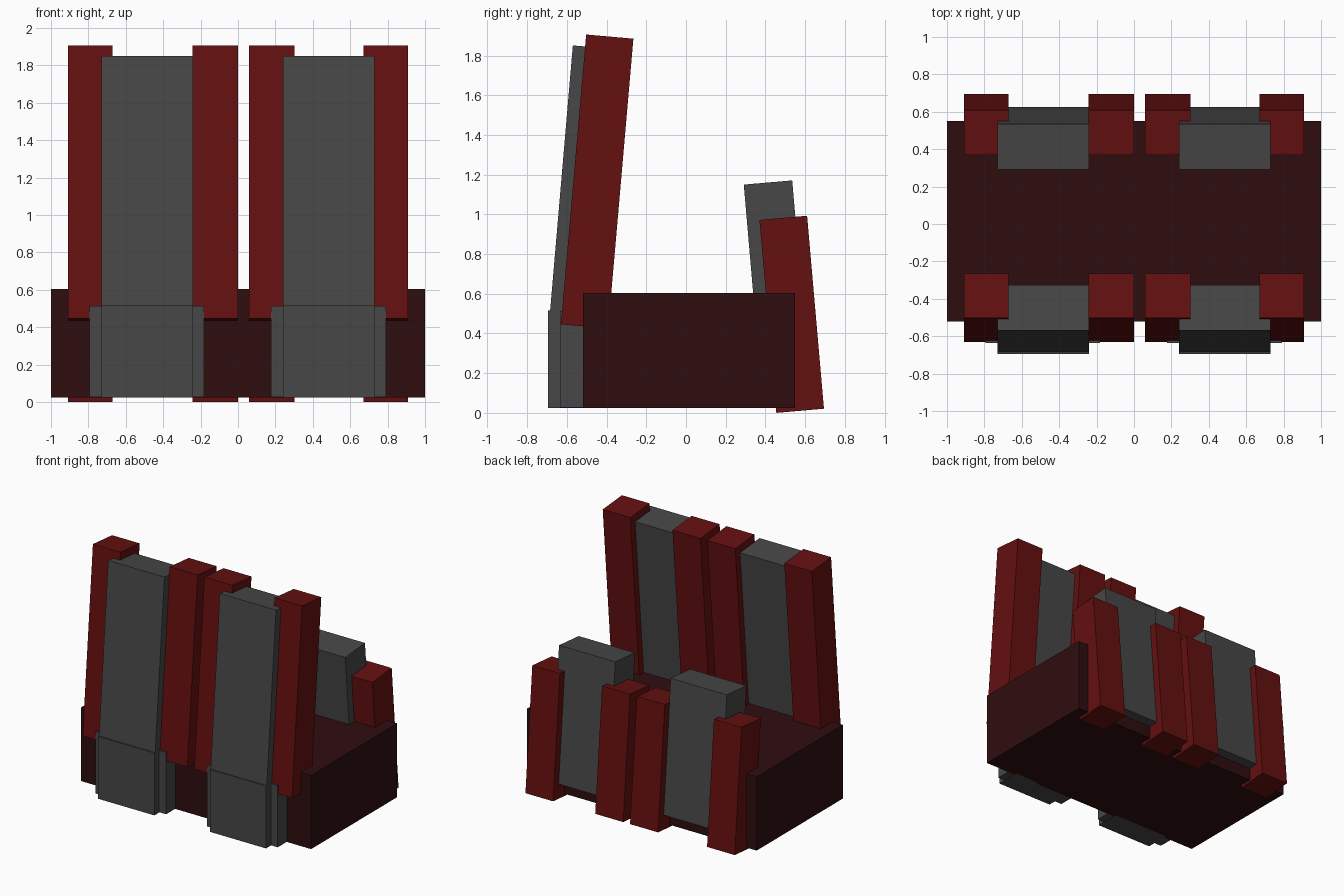
import bpy
import bmesh

cube = bpy.data.objects.get("Cube")
if cube:
    bpy.data.objects.remove(cube, do_unlink=True)


def material(name, rgb):
    m = bpy.data.materials.new(name)
    m.use_nodes = True
    colour = (*rgb, 1.0)
    m.diffuse_color = colour
    m.node_tree.nodes["Principled BSDF"].inputs["Base Color"].default_value = colour
    return m


RED = material("deep red", (0.130, 0.005, 0.005))
MAROON = material("dark maroon", (0.028, 0.0042, 0.005))
GREY = material("charcoal grey", (0.063, 0.063, 0.063))


def prism(name, x0, x1, profile, mat):
    """Extrude a (y, z) side profile from x0 to x1."""
    bm = bmesh.new()
    face = bm.faces.new([bm.verts.new((x0, y, z)) for y, z in profile])
    ext = bmesh.ops.extrude_face_region(bm, geom=[face])
    moved = [v for v in ext["geom"] if isinstance(v, bmesh.types.BMVert)]
    bmesh.ops.translate(bm, verts=moved, vec=(x1 - x0, 0, 0))
    bmesh.ops.recalc_face_normals(bm, faces=bm.faces)
    mesh = bpy.data.meshes.new(name)
    bm.to_mesh(mesh)
    bm.free()
    mesh.materials.append(mat)
    obj = bpy.data.objects.new(name, mesh)
    bpy.context.collection.objects.link(obj)
    return obj


def rect(y0, y1, z0, z1):
    return [(y0, z0), (y1, z0), (y1, z1), (y0, z1)]


# Side profiles of the leaning slabs
FRONT_POST = [(-0.63, 0.446), (-0.392, 0.425), (-0.265, 1.885), (-0.503, 1.906)]
FRONT_PANEL = [(-0.69, 0.45), (-0.446, 0.43), (-0.325, 1.83), (-0.57, 1.851)]
BACK_POST = [(0.455, 0.0), (0.695, 0.021), (0.61, 0.993), (0.37, 0.972)]
BACK_PANEL = [(0.381, 0.108), (0.625, 0.13), (0.535, 1.171), (0.291, 1.15)]

# Base block
prism("base", -1.0, 1.0, rect(-0.52, 0.55, 0.025, 0.605), MAROON)

# Red posts, front and back
posts = {"right_outer": (-0.91, -0.67), "right_inner": (-0.243, 0.0),
         "left_inner": (0.06, 0.303), "left_outer": (0.67, 0.91)}
for side, (x0, x1) in posts.items():
    prism(f"front_post_{side}", x0, x1, FRONT_POST, RED)
    prism(f"back_post_{side}", x0, x1, BACK_POST, RED)

# Grey panels with their stepped feet at the front
for side, (x0, x1) in {"right": (-0.73, -0.241), "left": (0.241, 0.73)}.items():
    prism(f"front_panel_{side}", x0, x1, FRONT_PANEL, GREY)
    prism(f"back_panel_{side}", x0, x1, BACK_PANEL, GREY)
    prism(f"front_foot_{side}", x0, x1, rect(-0.695, -0.50, 0.025, 0.515), GREY)
    prism(f"foot_surround_{side}", x0 - 0.065, x1 + 0.06,
          rect(-0.635, -0.50, 0.027, 0.513), GREY)
